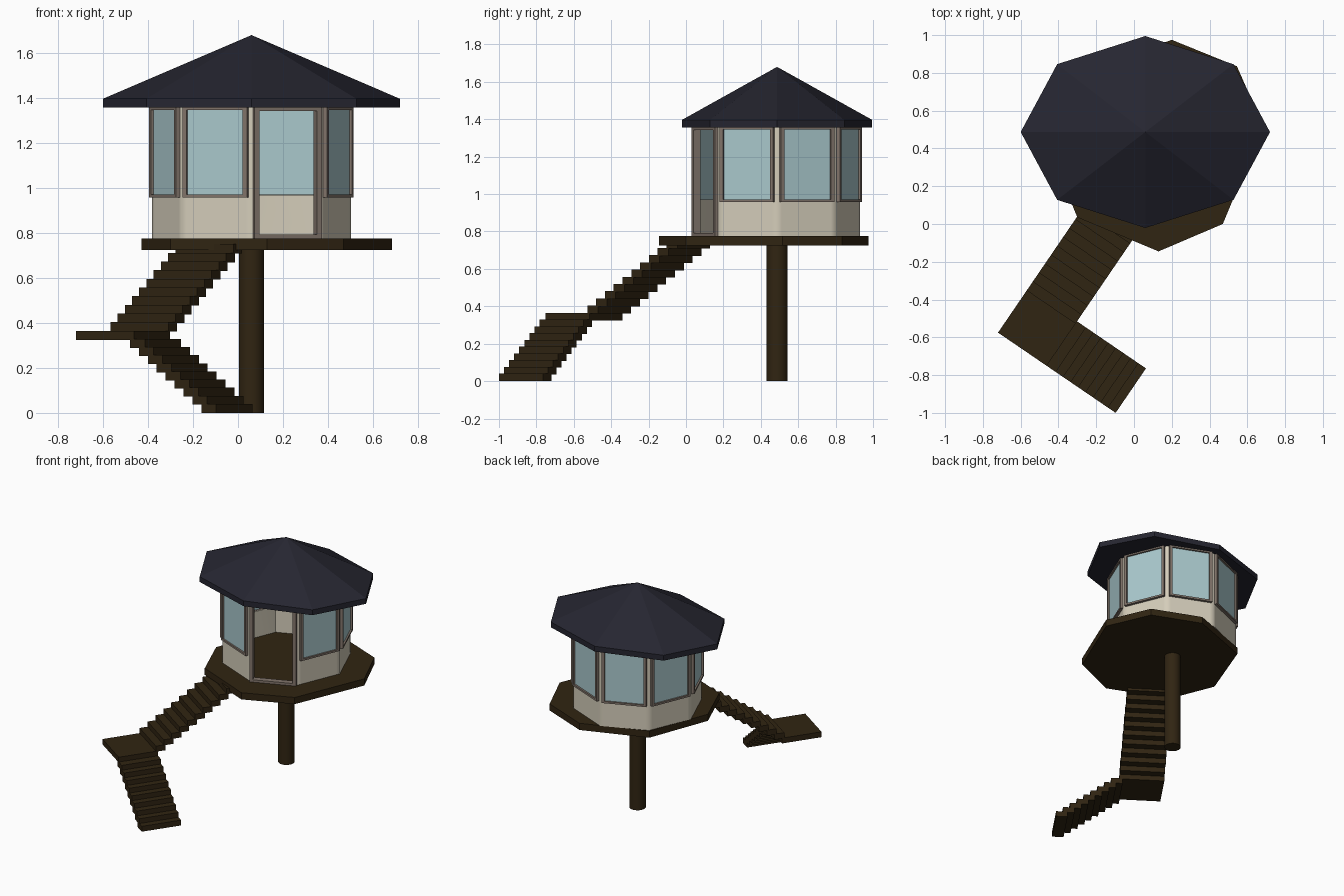
import bpy, bmesh, math
from mathutils import Vector

if "Cube" in bpy.data.objects:
    bpy.data.objects.remove(bpy.data.objects["Cube"])

def mat(name, c):
    m = bpy.data.materials.new(name)
    m.diffuse_color = (*c, 1)
    m.use_nodes = True
    m.node_tree.nodes["Principled BSDF"].inputs["Base Color"].default_value = m.diffuse_color
    return m

WOOD = mat("dark brown wood", (0.030, 0.018, 0.006))
ROOF = mat("dark slate", (0.019, 0.019, 0.030))
CREAM = mat("cream wall", (0.66, 0.61, 0.49))
FRAME = mat("taupe frame", (0.22, 0.175, 0.145))
GLASS = mat("pale blue glass", (0.40, 0.58, 0.61))

CX, CY = 0.06, 0.487          # centre of the cabin
FLOOR, EAVE = 0.775, 1.36

def finish(name, bm, material, smooth=None):
    bmesh.ops.recalc_face_normals(bm, faces=bm.faces)
    me = bpy.data.meshes.new(name)
    bm.to_mesh(me)
    bm.free()
    me.materials.append(material)
    ob = bpy.data.objects.new(name, me)
    bpy.context.collection.objects.link(ob)
    if smooth:
        bpy.context.view_layer.objects.active = ob
        ob.select_set(True)
        bpy.ops.object.shade_smooth_by_angle(angle=math.radians(smooth))
        ob.select_set(False)
    return ob

def prism(bm, pts, z0, z1, apex=None):
    lo = [bm.verts.new((x, y, z0)) for x, y in pts]
    hi = [bm.verts.new((x, y, z1)) for x, y in pts]
    n = len(pts)
    bm.faces.new(lo)
    if apex:
        top = bm.verts.new(apex)
    else:
        bm.faces.new(hi)
    for i in range(n):
        j = (i + 1) % n
        bm.faces.new((lo[i], lo[j], hi[j], hi[i]))
        if apex:
            bm.faces.new((hi[i], hi[j], top))

def ring(rx, ry, n=8):
    return [(CX + rx * math.cos(2 * math.pi * i / n),
             CY + ry * math.sin(2 * math.pi * i / n)) for i in range(n)]

def slab(bm, o, d, e, a0, a1, b0, b1, z0, z1):
    """Box spanning a0..a1 along d and b0..b1 along e from origin o."""
    prism(bm, [tuple(o + d * a + e * b) for a, b in
               ((a0, b0), (a1, b0), (a1, b1), (a0, b1))], z0, z1)

# support pole
bm = bmesh.new()
prism(bm, ring(0.056, 0.056, 24), 0, 0.73)
finish("support_pole", bm, WOOD, 40)

# deck, an uneven octagon that also forms the cabin floor
bm = bmesh.new()
prism(bm, [(0.13, -0.145), (0.47, 0.0), (0.685, 0.516), (0.545, 0.835),
           (0.2, 0.975), (-0.26, 0.805), (-0.43, 0.355), (-0.30, 0.035)], 0.725, FLOOR)
finish("deck", bm, WOOD)

# roof
bm = bmesh.new()
prism(bm, ring(0.66, 0.508), 1.357, 1.397, (CX, CY, 1.68))
finish("roof", bm, ROOF)

# walls: low parapet plus corner posts, open for the windows and the door
R, DOOR = 0.442, 6
corners = [Vector(p) for p in ring(R, R)]
bm = bmesh.new()
for i in range(8):
    a, b = corners[i], corners[(i + 1) % 8]
    cols = [a.lerp(b, t) for t in (0, 0.08, 0.92, 1)]
    grid = [[bm.verts.new((p.x, p.y, z)) for p in cols] for z in (FLOOR, 0.97, EAVE)]
    for r in range(2):
        for c in range(3):
            if c == 1 and (r == 1 or i == DOOR):
                continue
            bm.faces.new((grid[r][c], grid[r][c + 1], grid[r + 1][c + 1], grid[r + 1][c]))
bmesh.ops.remove_doubles(bm, verts=bm.verts, dist=0.001)
walls = finish("walls", bm, CREAM)
# make every face point outward before thickening
bm = bmesh.new()
bm.from_mesh(walls.data)
for f in bm.faces:
    if f.normal.dot(f.calc_center_median() - Vector((CX, CY, 1))) < 0:
        f.normal_flip()
bm.to_mesh(walls.data)
bm.free()
for p in walls.data.polygons:
    p.use_smooth = True
sol = walls.modifiers.new("thickness", "SOLIDIFY")
sol.thickness = 0.02
sol.offset = -1
bpy.context.view_layer.objects.active = walls
walls.select_set(True)
bpy.ops.object.modifier_apply(modifier="thickness")
bpy.ops.object.shade_smooth_by_angle(angle=math.radians(50))
walls.select_set(False)

# window frames with panes, and the open door frame
def frame(bm, o, t, n, half, bar, z0, z1, d0, d1):
    slab(bm, o, t, n, -half, -half + bar, d0, d1, z0, z1)
    slab(bm, o, t, n, half - bar, half, d0, d1, z0, z1)
    slab(bm, o, t, n, -half + bar, half - bar, d0, d1, z0, z0 + bar * 0.7)
    slab(bm, o, t, n, -half + bar, half - bar, d0, d1, z1 - bar * 0.7, z1)

centre = Vector((CX, CY))
for i in range(8):
    ang = math.radians(45 * i + 22.5)
    n = Vector((math.cos(ang), math.sin(ang)))
    t = Vector((-n.y, n.x))
    bm = bmesh.new()
    if i == DOOR:
        frame(bm, centre, t, n, 0.163, 0.025, FLOOR, EAVE, 0.385, 0.428)
        finish("door_frame", bm, FRAME)
        continue
    frame(bm, centre, t, n, 0.155, 0.02, 0.957, EAVE, 0.395, 0.428)
    finish(f"window_frame_{i}", bm, FRAME)
    bm = bmesh.new()
    slab(bm, centre, t, n, -0.138, 0.138, 0.408, 0.416, 0.967, EAVE - 0.01)
    finish(f"window_pane_{i}", bm, GLASS)

# stairs: u climbs to the deck, v descends to the ground
A = Vector((-0.72, -0.575))
u = Vector((0.5635, 0.826))
v = Vector((0.826, -0.5635))
bm = bmesh.new()
slab(bm, A, u, v, 0, 0.285, 0, 0.312, 0.325, 0.365)
finish("stair_landing", bm, WOOD)

bm = bmesh.new()
for i in range(10):
    s = 0.27 + 0.057 * i
    z = 0.365 + 0.0385 * (i + 1)
    slab(bm, A, u, v, s, s + 0.07, 0, 0.312, z - 0.042, z)
finish("upper_stairs", bm, WOOD)

bm = bmesh.new()
for i in range(9):
    s = 0.29 + 0.048 * i
    z = 0.325 - 0.0361 * (i + 1)
    slab(bm, A, u, v, 0, 0.285, s, s + 0.08, z, z + 0.04)
finish("lower_stairs", bm, WOOD)
